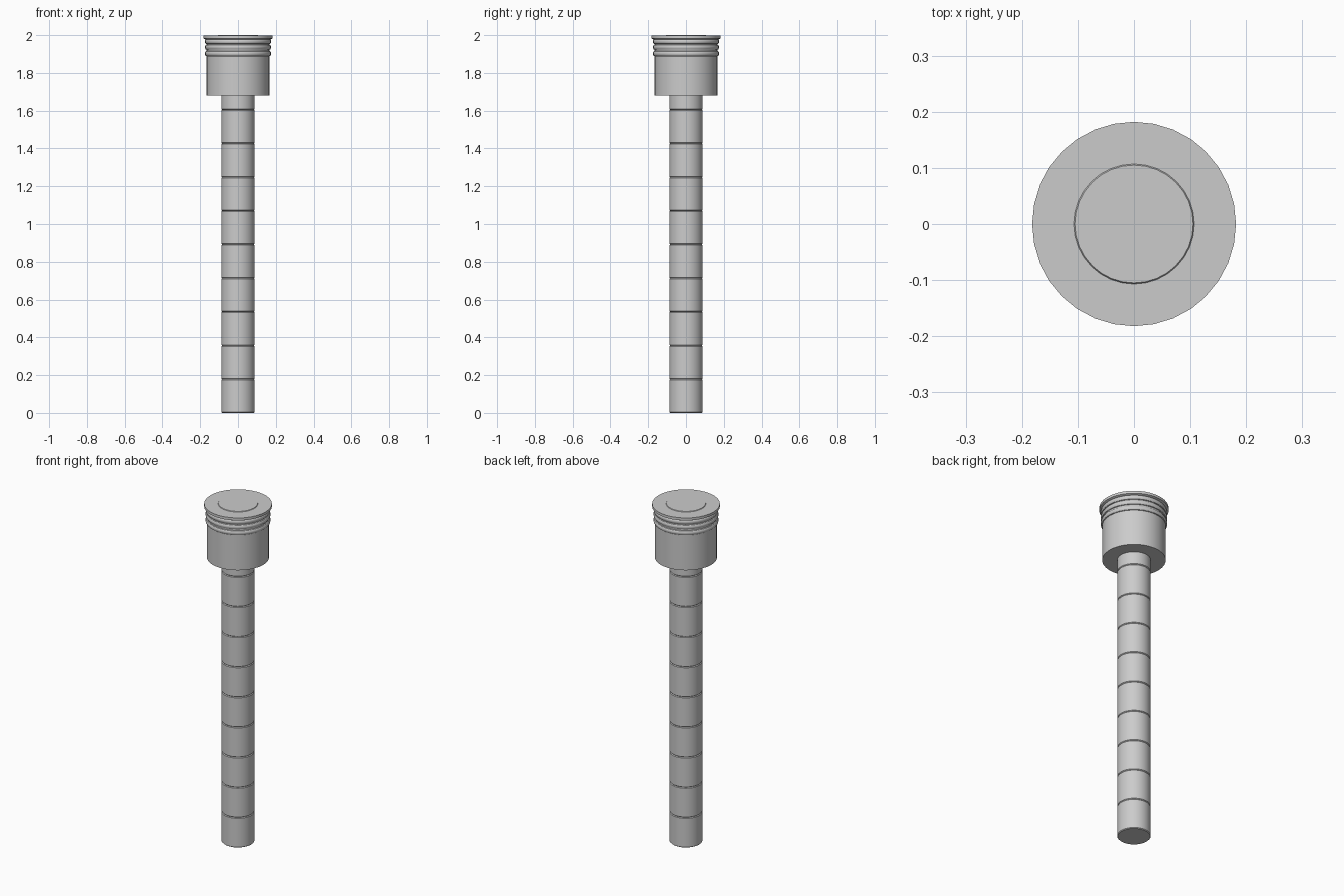
import bpy
import bmesh
import math

if "Cube" in bpy.data.objects:
    bpy.data.objects.remove(bpy.data.objects["Cube"])

SIDES = 32


def lathe(name, profile):
    """Revolve (radius, z) points around z, bottom to top, with closed caps."""
    bm = bmesh.new()
    rings = []
    for r, z in profile:
        rings.append([bm.verts.new((r * math.cos(2 * math.pi * i / SIDES),
                                    r * math.sin(2 * math.pi * i / SIDES), z))
                      for i in range(SIDES)])
    for low, high in zip(rings, rings[1:]):
        for i in range(SIDES):
            j = (i + 1) % SIDES
            bm.faces.new((low[i], low[j], high[j], high[i]))
    bm.faces.new(rings[0][::-1])
    bm.faces.new(rings[-1])
    mesh = bpy.data.meshes.new(name)
    bm.to_mesh(mesh)
    bm.free()
    obj = bpy.data.objects.new(name, mesh)
    bpy.context.collection.objects.link(obj)
    bpy.context.view_layer.objects.active = obj
    obj.select_set(True)
    bpy.ops.object.shade_smooth_by_angle(angle=math.radians(30))
    obj.select_set(False)
    return obj


# Shaft: stacked sections with narrow grooves at the joints
PITCH, R, B = 0.1783, 0.0885, 0.004
shaft = []
for k in range(10):
    z0, z1 = k * PITCH, (k + 1) * PITCH
    shaft += [(R - B, z0), (R, z0 + B), (R, z1 - B)]
shaft.append((R - B, 10 * PITCH))
lathe("shaft", shaft)

# Head: plain collar below three rounded rings
head = [(0.167, 1.68), (0.167, 1.888)]
for z in (1.902, 1.936, 1.966):
    for a in range(-90, 91, 30):
        t = math.radians(a)
        head.append((0.166 + 0.009 * math.cos(t), z + 0.0135 * math.sin(t)))
lathe("ringed_head", head + [(0.166, 1.982)])

# Cap: overhanging rim with a shallow raised disc
lathe("cap", [(0.170, 1.976), (0.182, 1.982), (0.182, 1.997), (0.107, 1.997),
              (0.105, 2.0)])
